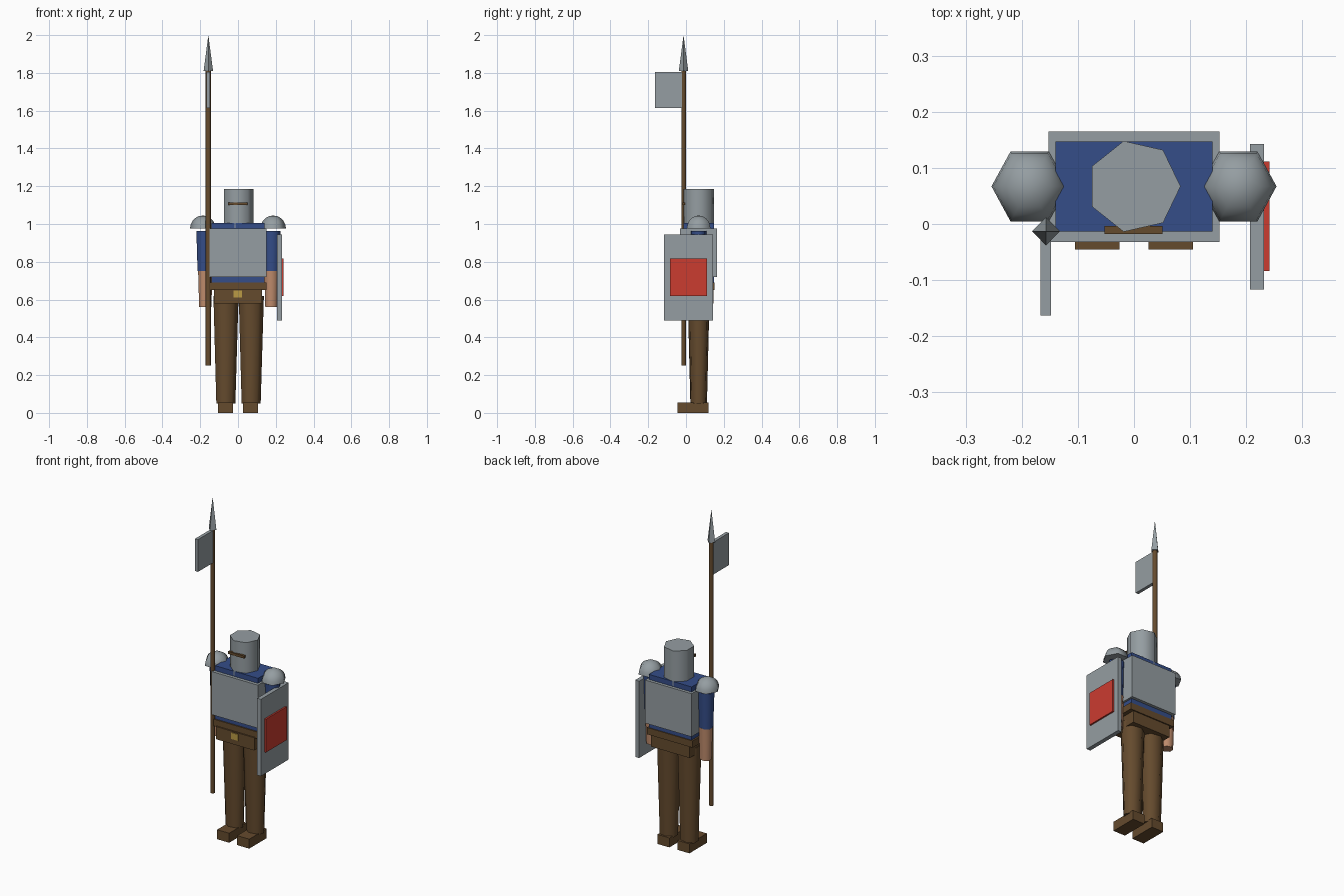
import bpy
import bmesh
from math import cos, sin, pi

cube = bpy.data.objects.get("Cube")
if cube:
    bpy.data.objects.remove(cube, do_unlink=True)

MID = 0.067  # depth of the body's centre line


def material(name, r, g, b):
    m = bpy.data.materials.new(name)
    m.use_nodes = True
    m.diffuse_color = (r, g, b, 1)
    for node in m.node_tree.nodes:
        if node.type == 'BSDF_PRINCIPLED':
            node.inputs["Base Color"].default_value = (r, g, b, 1)
    return m


steel = material("steel grey", 0.30, 0.34, 0.36)
blue = material("tunic blue", 0.035, 0.075, 0.25)
brown = material("leather brown", 0.13, 0.07, 0.027)
skin = material("skin", 0.52, 0.26, 0.15)
red = material("emblem red", 0.60, 0.045, 0.03)
gold = material("buckle gold", 0.50, 0.33, 0.06)


def finish(name, bm, mat):
    bmesh.ops.recalc_face_normals(bm, faces=bm.faces)
    mesh = bpy.data.meshes.new(name)
    bm.to_mesh(mesh)
    bm.free()
    mesh.materials.append(mat)
    obj = bpy.data.objects.new(name, mesh)
    bpy.context.collection.objects.link(obj)
    return obj


def box(name, mat, xs, ys, zs):
    """Box between the given low and high limits."""
    bm = bmesh.new()
    bmesh.ops.create_cube(bm, size=1)
    for v in bm.verts:
        v.co = [(a + b) / 2 + c * (b - a) for c, (a, b) in zip(v.co, (xs, ys, zs))]
    return finish(name, bm, mat)


def lathe(name, mat, x, y, profile, sides, depth=1.0, smooth=True):
    """Capped turned solid; the profile lists (radius, height) pairs."""
    bm = bmesh.new()
    rings = []
    for r, z in profile:
        rings.append([bm.verts.new((x + r * cos(2 * pi * i / sides),
                                    y + depth * r * sin(2 * pi * i / sides), z))
                      for i in range(sides)])
    for low, high in zip(rings, rings[1:]):
        for i in range(sides):
            j = (i + 1) % sides
            bm.faces.new((low[i], low[j], high[j], high[i])).smooth = smooth
    bm.faces.new(rings[0])
    bm.faces.new(rings[-1])
    bmesh.ops.remove_doubles(bm, verts=bm.verts, dist=0.00001)
    return finish(name, bm, mat)


# Body
box("torso", blue, (-0.14, 0.14), (-0.013, 0.147), (0.685, 1.005))
box("breastplate", steel, (-0.152, 0.152), (-0.032, 0.165), (0.72, 0.975))
box("belt", brown, (-0.15, 0.15), (-0.02, 0.152), (0.65, 0.69))
box("hips", brown, (-0.126, 0.126), (-0.028, 0.145), (0.58, 0.655))
box("belt_buckle", gold, (-0.024, 0.022), (-0.032, -0.026), (0.61, 0.648))

# Head
lathe("helmet", steel, 0, MID, [(0.083, 0.98), (0.083, 1.186)], 7)
box("visor_slit", brown, (-0.053, 0.051), (-0.018, -0.004), (1.1, 1.115))

# Limbs and shoulder guards
dome = [(0.068 * cos(pi / 2 * i / 5), 0.976 + 0.069 * sin(pi / 2 * i / 5)) for i in range(6)]
for side, s in (("right", -1), ("left", 1)):
    lathe(side + "_upper_arm", blue, s * 0.178, MID, [(0.04, 0.75), (0.047, 0.962)], 7, 0.9)
    lathe(side + "_forearm", skin, s * 0.175, MID, [(0.034, 0.56), (0.04, 0.75)], 7, 0.9)
    lathe(side + "_shoulder_guard", steel, s * 0.186, MID, dome, 6, 1.06)
    lathe(side + "_leg", brown, s * 0.067, MID, [(0.053, 0.05), (0.07, 0.62)], 7, 0.85)
    foot = sorted((s * 0.026, s * 0.105))
    box(side + "_foot", brown, foot, (-0.045, 0.118), (0, 0.056))

# Spear with pennant
lathe("spear_shaft", brown, -0.157, -0.013, [(0.014, 0.25), (0.014, 1.81)], 6)
lathe("spear_tip", steel, -0.157, -0.013, [(0.025, 1.81), (0, 2.0)], 4, smooth=False)
box("pennant", steel, (-0.167, -0.148), (-0.163, -0.014), (1.615, 1.806))

# Shield
box("shield", steel, (0.207, 0.232), (-0.117, 0.143), (0.49, 0.945))
box("shield_emblem", red, (0.232, 0.2415), (-0.084, 0.111), (0.62, 0.817))
